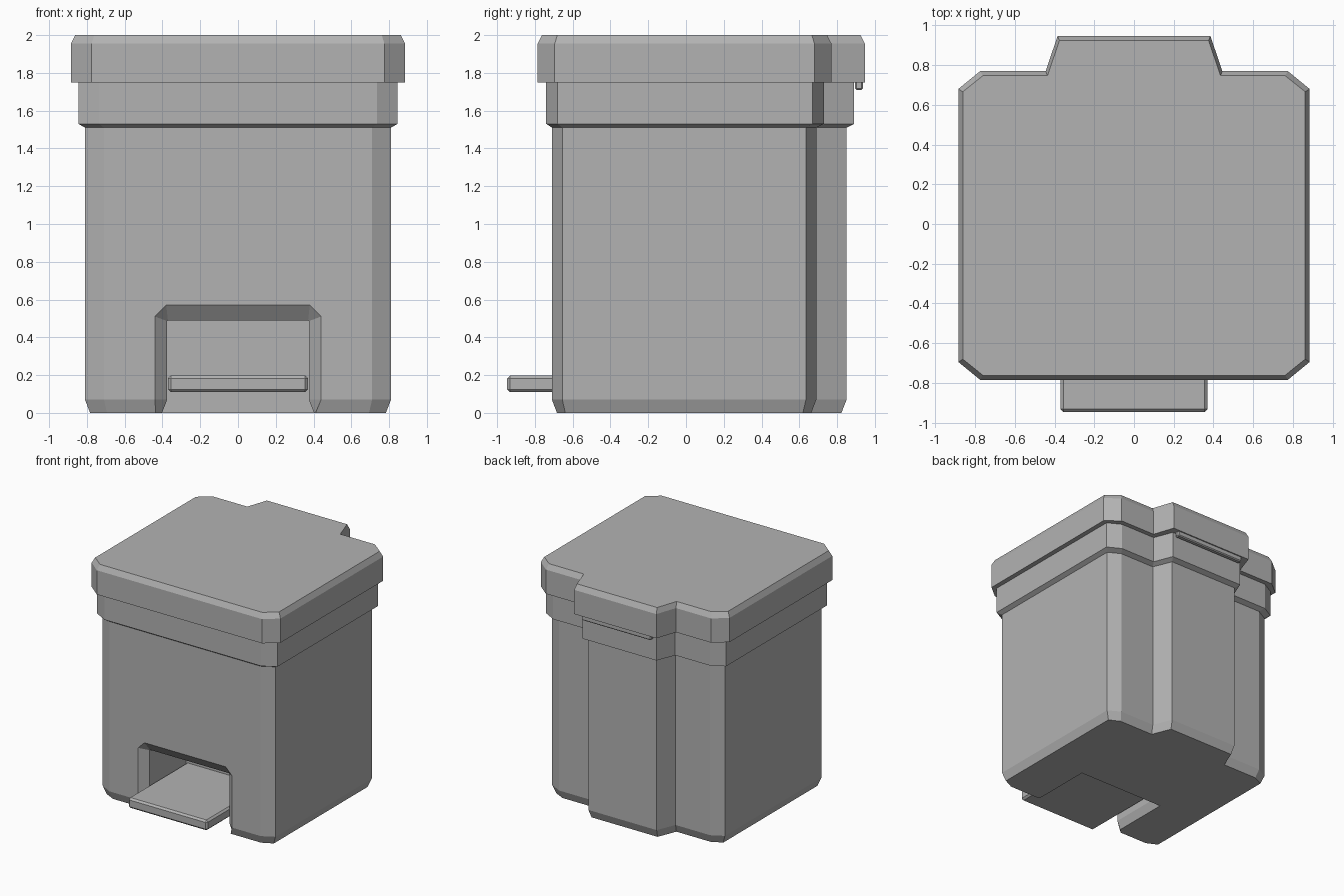
import bpy
import bmesh

if "Cube" in bpy.data.objects:
    bpy.data.objects.remove(bpy.data.objects["Cube"], do_unlink=True)

GREY = (0.45, 0.45, 0.45, 1)
grey = bpy.data.materials.new("grey plastic")
grey.diffuse_color = GREY
grey.use_nodes = True
grey.node_tree.nodes["Principled BSDF"].inputs["Base Color"].default_value = GREY


def outline(w, front, back, bump, dx, dy, bump_in, bump_out, inset=0):
    """Square plan with cut corners and a raised hinge bump at the back."""
    w, front, back, bump = w - inset, front + inset, back - inset, bump - inset
    k = inset * 0.4
    half = [(w - dx + k, front), (w, front + dy - k), (w, back - dy + k),
            (w - dx + k, back), (bump_out - k, back), (bump_in - k, bump)]
    return half + [(-x, y) for x, y in reversed(half)]


def loft(name, rings):
    """Solid skinned through rings of equal point count."""
    bm = bmesh.new()
    loops = [[bm.verts.new(p) for p in ring] for ring in rings]
    for a, b in zip(loops, loops[1:]):
        for i in range(len(a)):
            j = (i + 1) % len(a)
            bm.faces.new((a[i], a[j], b[j], b[i]))
    bm.faces.new(loops[0])
    bm.faces.new(loops[-1])
    bmesh.ops.recalc_face_normals(bm, faces=bm.faces)
    return finish(name, bm)


def finish(name, bm):
    mesh = bpy.data.meshes.new(name)
    bm.to_mesh(mesh)
    bm.free()
    mesh.materials.append(grey)
    obj = bpy.data.objects.new(name, mesh)
    bpy.context.collection.objects.link(obj)
    return obj


def bar(name, x, y0, y1, z0, z1, bevel):
    """Bevelled box, centred across x."""
    bm = bmesh.new()
    bmesh.ops.create_cube(bm, size=1)
    for v in bm.verts:
        v.co = (v.co.x * 2 * x, (y0, y1)[v.co.y > 0], (z0, z1)[v.co.z > 0])
    bmesh.ops.bevel(bm, geom=bm.edges[:], offset=bevel, segments=1, affect="EDGES")
    return finish(name, bm)


def level(plan, z):
    return [(x, y, z) for x, y in plan]


BODY = (0.81, -0.71, 0.69, 0.85, 0.1, 0.055, 0.32, 0.385)
RIM = (0.845, -0.74, 0.73, 0.89, 0.11, 0.06, 0.347, 0.41)
LID = (0.885, -0.785, 0.77, 0.947, 0.11, 0.09, 0.385, 0.445)

# Body with chamfered foot and flared rim
body = loft("bin_body", [
    level(outline(*BODY, inset=0.027), 0), level(outline(*BODY), 0.07),
    level(outline(*BODY), 1.51), level(outline(*RIM), 1.53),
    level(outline(*RIM), 1.76)])

# Lid with chamfered top edge
loft("lid", [level(outline(*LID), 1.75), level(outline(*LID), 1.955),
             level(outline(*LID, inset=0.023), 2.0)])


# Pedal recess with a flared mouth, open at the bottom
def arch(y, foot, x, top, cut):
    half = [(foot, -0.07), (x, 0.07), (x, top - cut), (x - cut, top)]
    return [(px, y, pz) for px, pz in half + [(-a, b) for a, b in reversed(half)]]


cutter = loft("recess_cutter", [
    arch(-0.8, 0.44, 0.44, 0.57, 0.06), arch(-0.71, 0.44, 0.44, 0.57, 0.06),
    arch(-0.65, 0.43, 0.375, 0.49, 0.004), arch(-0.16, 0.43, 0.375, 0.49, 0.004)])
cutter.hide_render = True
cut = body.modifiers.new("pedal recess", "BOOLEAN")
cut.operation = "DIFFERENCE"
cut.solver = "EXACT"
cut.object = cutter
bpy.context.view_layer.objects.active = body
bpy.ops.object.modifier_apply(modifier=cut.name)
bpy.data.objects.remove(cutter, do_unlink=True)

# Foot pedal and hinge pin under the lid
bar("foot_pedal", 0.371, -0.947, -0.15, 0.11, 0.197, 0.015)
bar("hinge_pin", 0.325, 0.895, 0.937, 1.71, 1.76, 0.008)
